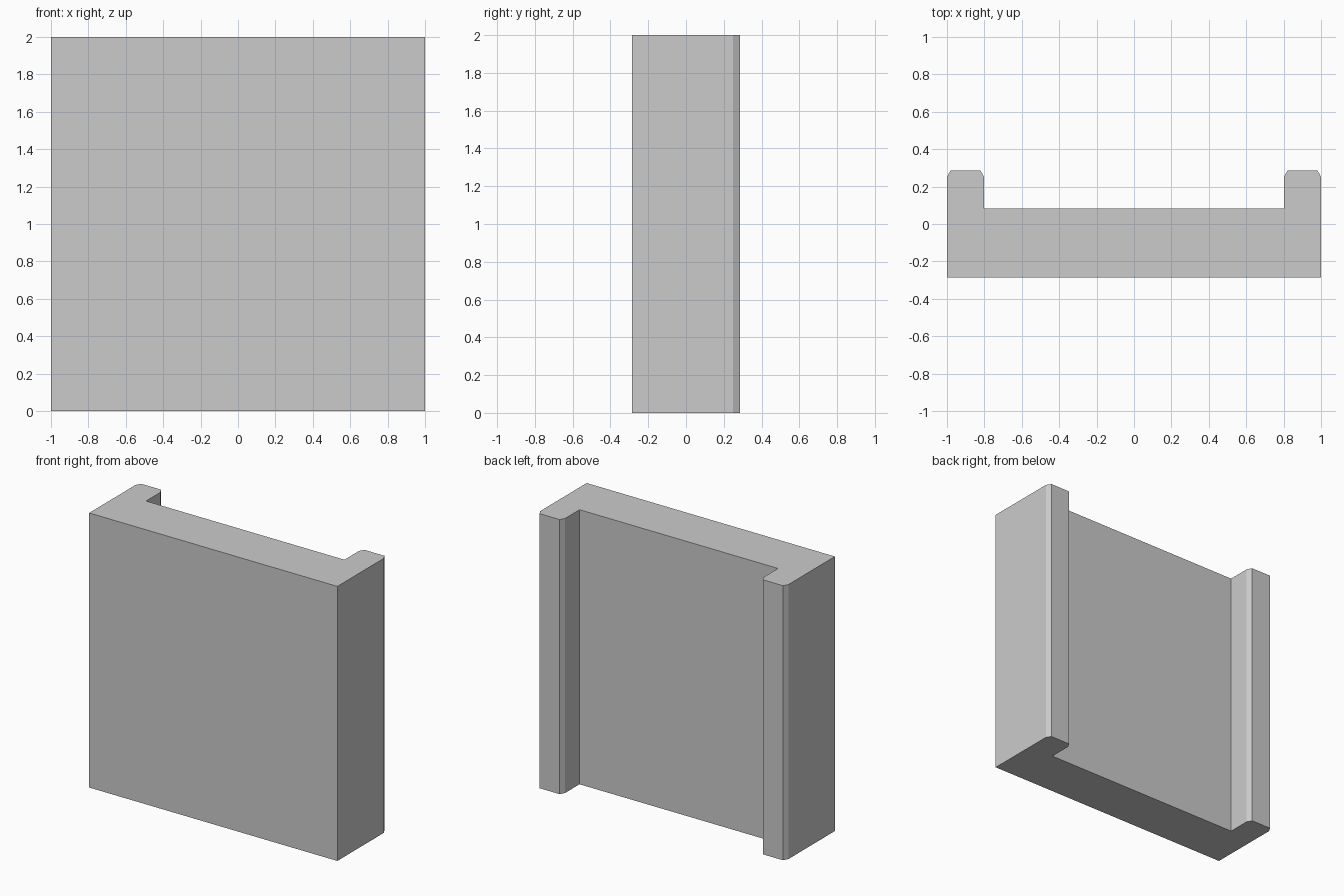
import bpy, bmesh

if "Cube" in bpy.data.objects:
    bpy.data.objects.remove(bpy.data.objects["Cube"])

HEIGHT = 2.0
BACK = 0.285      # half depth of the whole model
STEP = 0.083      # rear face of the main slab


def extrude_outline(name, outline):
    """Upright prism from an xy outline."""
    bm = bmesh.new()
    face = bm.faces.new([bm.verts.new((x, y, 0)) for x, y in outline])
    new = bmesh.ops.extrude_face_region(bm, geom=[face])["geom"]
    top = [v for v in new if isinstance(v, bmesh.types.BMVert)]
    bmesh.ops.translate(bm, verts=top, vec=(0, 0, HEIGHT))
    bmesh.ops.recalc_face_normals(bm, faces=bm.faces)
    mesh = bpy.data.meshes.new(name)
    bm.to_mesh(mesh)
    bm.free()
    obj = bpy.data.objects.new(name, mesh)
    bpy.context.collection.objects.link(obj)
    return obj


# Main wall slab
extrude_outline("wall_panel", [(-1, -BACK), (1, -BACK), (1, STEP), (-1, STEP)])

# Chamfered rails along both rear edges
cx, cy = 0.02, 0.035
rail = [(0.8, STEP), (1, STEP), (1, BACK - cy), (1 - cx, BACK),
        (0.8 + cx, BACK), (0.8, BACK - cy)]
for side, name in ((-1, "left_rail"), (1, "right_rail")):
    extrude_outline(name, [(side * x, y) for x, y in rail])
